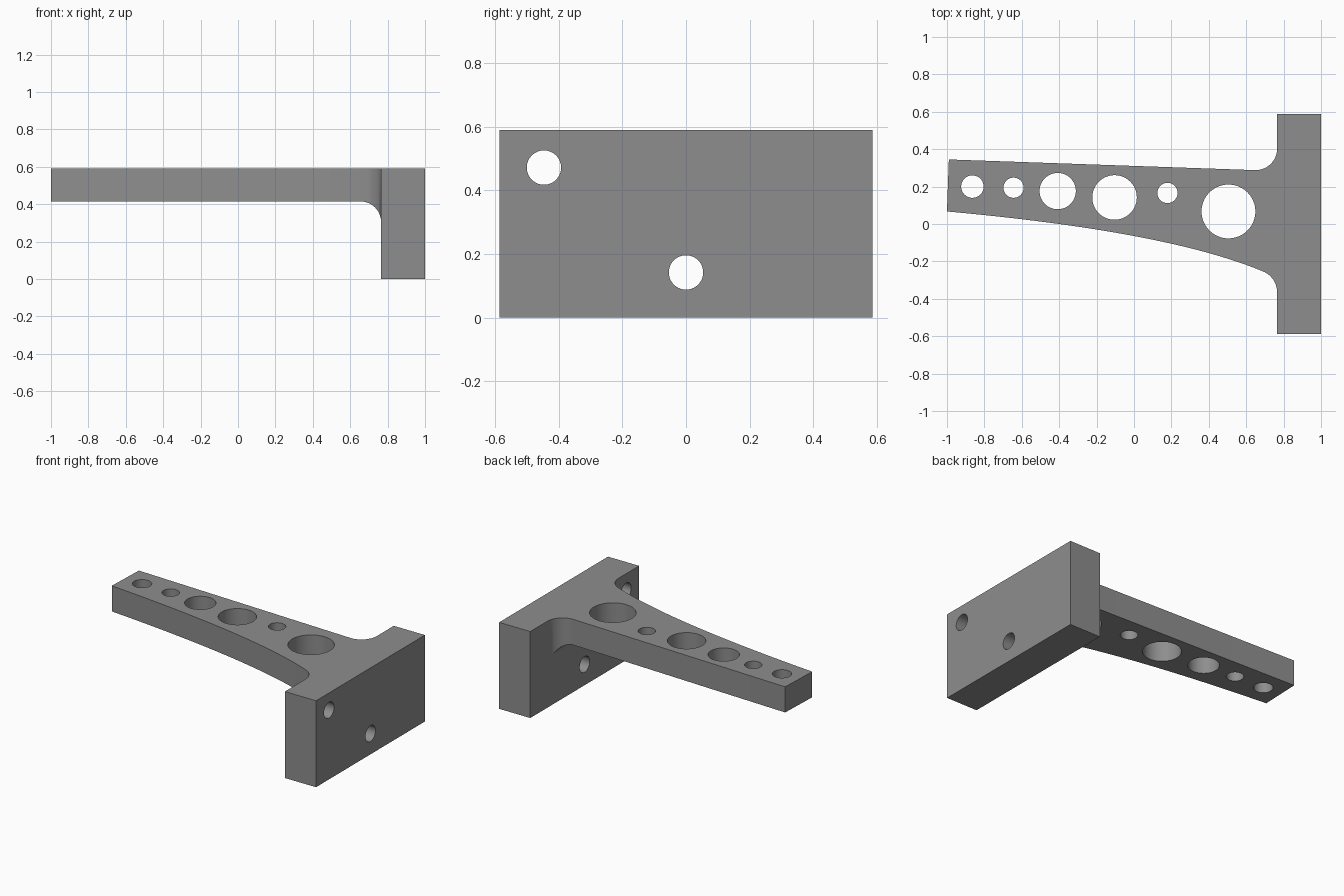
import bpy, bmesh, math
from mathutils import Vector, Matrix

if "Cube" in bpy.data.objects:
    bpy.data.objects.remove(bpy.data.objects["Cube"])

TOP, WALL, HALF = 0.59, 0.765, 0.587   # height, inner plate face, plate half width

steel = bpy.data.materials.new("grey metal")
steel.diffuse_color = (0.27, 0.27, 0.27, 1)
steel.use_nodes = True
steel.node_tree.nodes["Principled BSDF"].inputs["Base Color"].default_value = steel.diffuse_color


def arc(cx, cy, r, a0, a1, n=16):
    return [(cx + r * math.cos(math.radians(a0 + (a1 - a0) * i / n)),
             cy + r * math.sin(math.radians(a0 + (a1 - a0) * i / n))) for i in range(n + 1)]


def bezier(a, b, c, n=24):
    a, b, c = Vector(a), Vector(b), Vector(c)
    return [tuple(a * (1 - t) ** 2 + b * 2 * t * (1 - t) + c * t * t)
            for t in (i / n for i in range(n))]


def prism(name, points, to_3d, depth):
    """Extrude a closed outline along the depth vector."""
    bm = bmesh.new()
    face = bm.faces.new([bm.verts.new(to_3d(*p)) for p in points])
    new = bmesh.ops.extrude_face_region(bm, geom=[face])["geom"]
    bmesh.ops.translate(bm, vec=depth, verts=[v for v in new if isinstance(v, bmesh.types.BMVert)])
    bmesh.ops.recalc_face_normals(bm, faces=bm.faces)
    mesh = bpy.data.meshes.new(name)
    bm.to_mesh(mesh)
    bm.free()
    mesh.materials.append(steel)
    obj = bpy.data.objects.new(name, mesh)
    bpy.context.collection.objects.link(obj)
    return obj


def combine(obj, tool, operation):
    """Apply a boolean and discard the tool."""
    mod = obj.modifiers.new("cut", 'BOOLEAN')
    mod.operation, mod.object, mod.solver = operation, tool, 'EXACT'
    bpy.context.view_layer.objects.active = obj
    bpy.ops.object.modifier_apply(modifier=mod.name)
    bpy.data.objects.remove(tool)


# Plan outline: curved front edge, root fillets, mounting plate, straight back edge
plan = bezier((-1, 0.067), (0.176, -0.039), (0.691, -0.254))
plan += arc(0.645, -0.365, 0.12, 67, 0)
plan += [(WALL, -HALF), (1, -HALF), (1, HALF), (WALL, HALF)]
plan += arc(0.65, 0.403, 0.115, 0, -92)
plan += [(-0.99, 0.345)]
bracket = prism("bracket", plan, lambda x, y: (x, y, 0), (0, 0, TOP))

# Side outline: thin arm, fillet underneath, tall plate
side = [(-1.1, TOP + 0.1), (-1.1, 0.415)] + arc(0.655, 0.305, 0.11, 90, 0)
side += [(WALL, -0.1), (1.1, -0.1), (1.1, TOP + 0.1)]
combine(bracket, prism("side_profile", side, lambda x, z: (x, -1, z), (0, 2, 0)), 'INTERSECT')

# Lightening holes through the arm
for x, y, r in [(-0.864, 0.2, 0.06), (-0.644, 0.194, 0.054), (-0.408, 0.176, 0.097),
                (-0.104, 0.142, 0.119), (0.179, 0.166, 0.054), (0.505, 0.067, 0.144)]:
    ring = arc(x, y, r, 0, 360, 64)[:-1]
    combine(bracket, prism("arm_hole", ring, lambda u, v: (u, v, 0.2), (0, 0, 0.6)), 'DIFFERENCE')

# Bolt holes through the plate
for y, z in [(-0.447, 0.472), (0, 0.142)]:
    ring = arc(y, z, 0.054, 0, 360, 64)[:-1]
    combine(bracket, prism("bolt_hole", ring, lambda u, v: (0.7, u, v), (0.4, 0, 0)), 'DIFFERENCE')

bracket.select_set(True)
bpy.context.view_layer.objects.active = bracket
bpy.ops.object.shade_smooth_by_angle(angle=math.radians(30))
